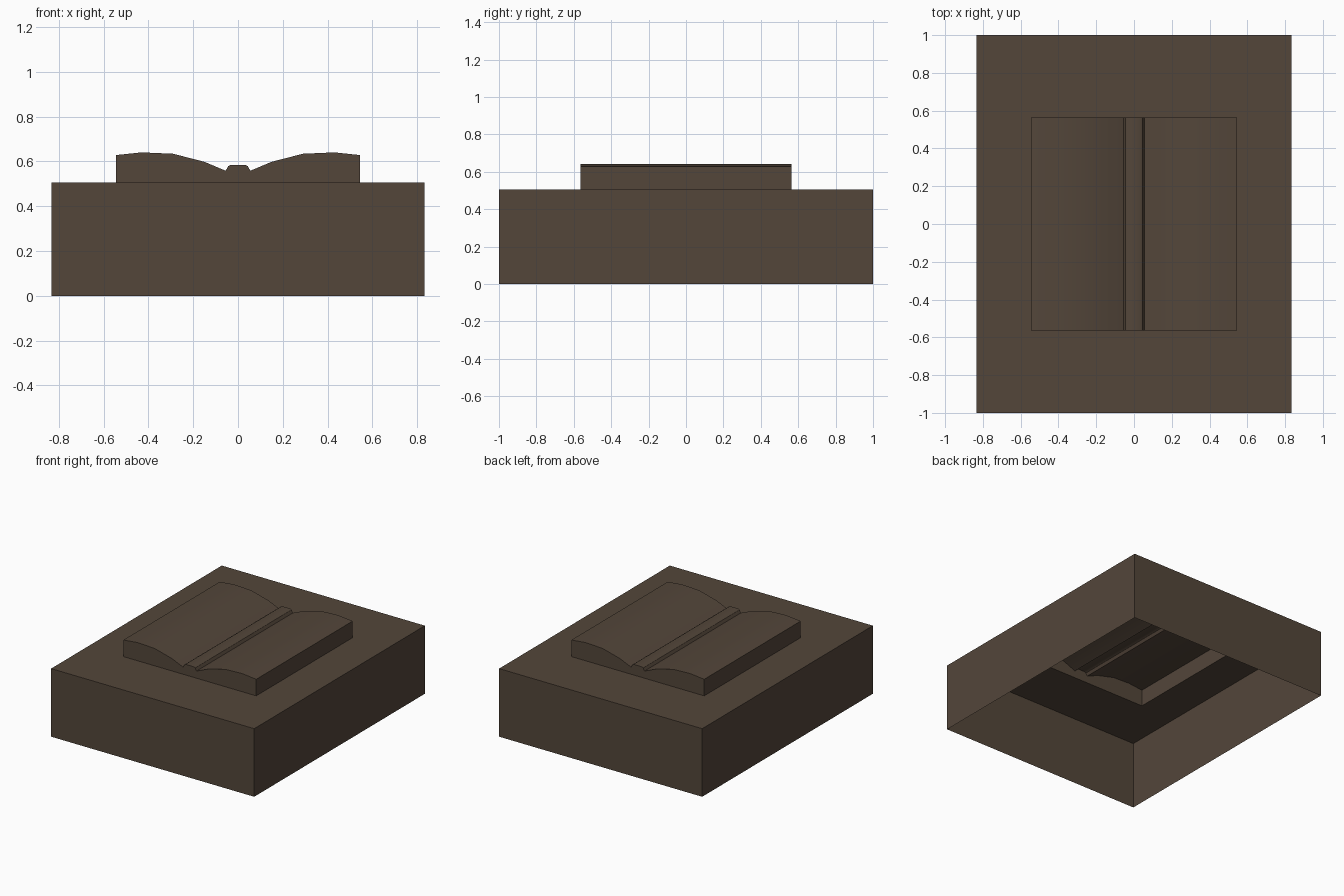
import bpy

if "Cube" in bpy.data.objects:
    bpy.data.objects.remove(bpy.data.objects["Cube"])

stone = bpy.data.materials.new("dark brown stone")
stone.diffuse_color = (0.087, 0.061, 0.042, 1)
stone.use_nodes = True
stone.node_tree.nodes["Principled BSDF"].inputs["Base Color"].default_value = stone.diffuse_color


def add_part(name, verts, faces):
    mesh = bpy.data.meshes.new(name)
    mesh.from_pydata(verts, [], faces)
    mesh.materials.append(stone)
    obj = bpy.data.objects.new(name, mesh)
    bpy.context.collection.objects.link(obj)
    return obj


def rect(x, y, z):
    return [(-x, -y, z), (x, -y, z), (x, y, z), (-x, y, z)]


W, D, H = 0.833, 1.0, 0.505     # base half width, half depth, height
BX, BY = 0.545, 0.565           # book half width, half depth

# Open-bottomed base: side walls, then the top ring around the book opening
verts = rect(W, D, 0) + rect(W, D, H) + rect(BX, BY, H)
faces = [(r + i, r + (i + 1) % 4, r + 4 + (i + 1) % 4, r + 4 + i)
         for r in (0, 4) for i in range(4)]
add_part("base_shell", verts, faces)

# Open book relief: half profile mirrored across the spine
half = [(-BX, H), (-BX, 0.628), (-0.43, 0.640), (-0.29, 0.634), (-0.15, 0.598),
        (-0.055, 0.558), (-0.044, 0.578), (-0.032, 0.584)]
prof = half + [(-x, z) for x, z in reversed(half)]
n = len(prof)
verts = [(x, y, z) for y in (-BY, BY) for x, z in prof]
faces = [(i, i + 1, n + i + 1, n + i) for i in range(n - 1)]
faces += [tuple(reversed(range(n))), tuple(range(n, 2 * n))]
book = add_part("open_book", verts, faces)

# Outward normals and smooth pages with crisp borders
book.data.flip_normals() if book.data.polygons[0].normal.x > 0 else None
for f in book.data.polygons[-2:]:
    if f.normal.y * f.center.y < 0:
        f.flip()
bpy.context.view_layer.objects.active = book
book.select_set(True)
bpy.ops.object.shade_smooth_by_angle(angle=0.5)
